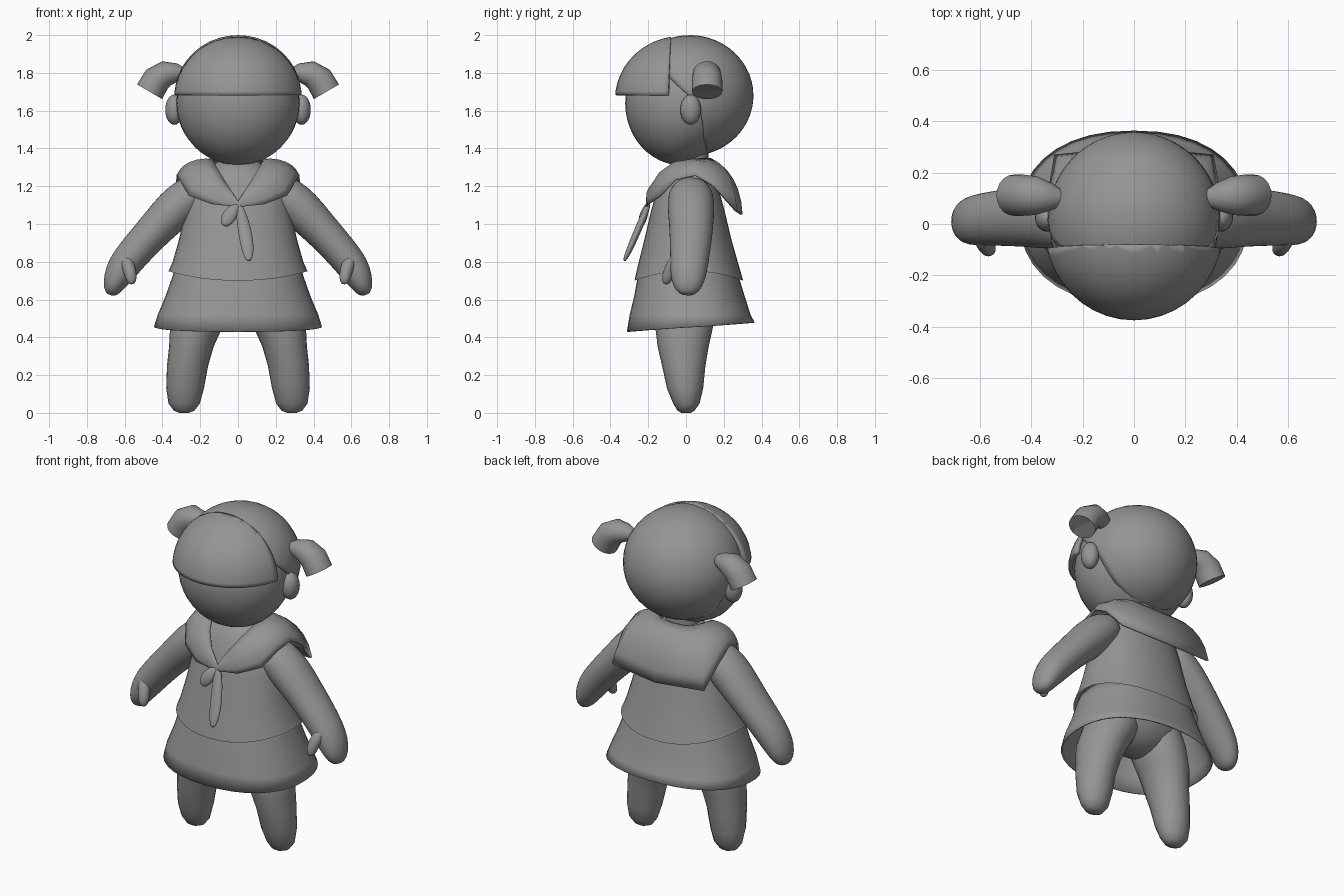
import bpy, bmesh, math
from mathutils import Vector

if "Cube" in bpy.data.objects:
    bpy.data.objects.remove(bpy.data.objects["Cube"])

grey = bpy.data.materials.new("plain_grey")
grey.use_nodes = True
grey.diffuse_color = (0.3, 0.3, 0.3, 1)
shader = next(n for n in grey.node_tree.nodes if n.type == "BSDF_PRINCIPLED")
shader.inputs["Base Color"].default_value = grey.diffuse_color
X, Y, Z = Vector((1, 0, 0)), Vector((0, 1, 0)), Vector((0, 0, 1))


def finish(name, bm, mirror=False, subdiv=0, thick=0, angle=50):
    """Turn a bmesh into a smooth object with the usual modifiers."""
    bmesh.ops.recalc_face_normals(bm, faces=bm.faces)
    mesh = bpy.data.meshes.new(name)
    bm.to_mesh(mesh)
    bm.free()
    mesh.materials.append(grey)
    obj = bpy.data.objects.new(name, mesh)
    bpy.context.collection.objects.link(obj)
    bpy.ops.object.select_all(action="DESELECT")
    obj.select_set(True)
    bpy.context.view_layer.objects.active = obj
    bpy.ops.object.shade_smooth_by_angle(angle=math.radians(angle))
    if mirror:
        mod = obj.modifiers.new("mirror", "MIRROR")
        mod.use_clip = True
        mod.merge_threshold = 0.0005
    if subdiv:
        obj.modifiers.new("subdivision", "SUBSURF").levels = subdiv
        obj.modifiers["subdivision"].render_levels = subdiv
    if thick:
        mod = obj.modifiers.new("thickness", "SOLIDIFY")
        mod.thickness, mod.offset = thick, -1
    return obj


def skin(bm, rows, closed=True):
    """Bridge neighbouring rows of vertices with quads."""
    for a, b in zip(rows, rows[1:]):
        n = len(a)
        for i in range(n if closed else n - 1):
            j = (i + 1) % n
            bm.faces.new((a[i], a[j], b[j], b[i]))


def tube(name, path, ref, axis=None, segs=20, hem=None, power=1, caps=(True, True), **kw):
    """Loft ellipses along a path of (x, y, z, radius along ref, other radius)."""
    bm = bmesh.new()
    pts = [Vector(p[:3]) for p in path]
    rows = []
    for k, p in enumerate(path):
        t = axis or (pts[min(k + 1, len(pts) - 1)] - pts[max(k - 1, 0)]).normalized()
        u = (ref - t * ref.dot(t)).normalized()
        v = t.cross(u)
        row = []
        for i in range(segs):
            a = 2 * math.pi * i / segs
            c, s = math.cos(a), math.sin(a)
            dz = hem(c, s) if hem and k == 0 else 0
            cc = math.copysign(abs(c) ** power, c)
            ss = math.copysign(abs(s) ** power, s)
            row.append(bm.verts.new(pts[k] + u * p[3] * cc + v * p[4] * ss + Z * dz))
        rows.append(row)
    skin(bm, rows)
    for cap, row in zip(caps, (rows[0], rows[-1])):
        if cap:
            bm.faces.new(row)
    return finish(name, bm, **kw)


def ball(bm, centre, radii, u=40, v=24):
    """Add an ellipsoid and return its vertices."""
    verts = bmesh.ops.create_uvsphere(bm, u_segments=u, v_segments=v, radius=1)["verts"]
    for w in verts:
        w.co = Vector(centre) + Vector(a * b for a, b in zip(w.co, radii))
    return verts


# Head, drawn in towards the nape
bm = bmesh.new()
for w in ball(bm, (0, -0.02, 1.64), (0.326, 0.302, 0.33)):
    if w.co.y > -0.05 and w.co.z < 1.64:
        w.co.z += (1.64 - w.co.z) * 0.6 * (w.co.y + 0.05)
finish("head", bm)

# Hair shell, from the back of the head to a curved rim
bm = bmesh.new()
rows = []
for k in range(1, 17):
    row = []
    for i in range(40):
        a = 2 * math.pi * i / 40
        reach = math.radians(97 + 20 * math.tanh((math.sin(a) - 0.1) * 3))
        t = reach * k / 16
        row.append(bm.verts.new((0.336 * math.sin(t) * math.cos(a), 0.02 + 0.337 * math.cos(t),
                                 1.68 + 0.32 * math.sin(t) * math.sin(a))))
    rows.append(row)
skin(bm, rows)
pole = bm.verts.new((0, 0.357, 1.68))
for i in range(40):
    bm.faces.new((pole, rows[0][i], rows[0][(i + 1) % 40]))
finish("back_hair", bm, thick=0.012)

# Fringe, cut from a larger ellipsoid
bm = bmesh.new()
ball(bm, (0, -0.02, 1.66), (0.348, 0.356, 0.336))
for point, normal in (((0, 0, 1.682), (0, 0, -1)), ((0, -0.085, 1.9), (0, 1, -0.05))):
    bmesh.ops.bisect_plane(bm, geom=bm.verts[:] + bm.edges[:] + bm.faces[:],
                           plane_co=point, plane_no=normal, clear_outer=True)
finish("fringe", bm, thick=0.025)

# Bunches with hollow ends, and ears
tube("bunches", [(0.28, 0.1, 1.795, 0.03, 0.03), (0.325, 0.105, 1.8, 0.055, 0.05),
                 (0.38, 0.11, 1.797, 0.075, 0.068), (0.43, 0.112, 1.765, 0.08, 0.076),
                 (0.468, 0.112, 1.7, 0.08, 0.077), (0.462, 0.112, 1.71, 0.068, 0.064),
                 (0.44, 0.112, 1.75, 0.05, 0.045)], Y,
     axis=None, mirror=True, angle=60)
bm = bmesh.new()
ball(bm, (0.337, 0.025, 1.605), (0.048, 0.055, 0.08), 20, 12)
finish("ears", bm, mirror=True)

# Neck and shirt
tube("neck", [(0, 0.03, 1.25, 0.1, 0.09), (0, 0.03, 1.42, 0.1, 0.09)], X, Z)
tube("shirt", [(0, 0.015, 0.7, 0.368, 0.288), (0, 0.012, 0.8, 0.346, 0.262),
               (0, 0.01, 0.92, 0.312, 0.23), (0, 0.01, 1.06, 0.283, 0.197),
               (0, 0.01, 1.18, 0.255, 0.165), (0, 0.02, 1.27, 0.18, 0.13),
               (0, 0.03, 1.335, 0.1, 0.085)], X, Z, segs=36, power=0.93,
     hem=lambda c, s: 0.05 * c * c, caps=(False, True))

# Skirt, open below, over the hips
tube("skirt", [(0, 0.025, 0.455, 0.445, 0.338), (0, 0.022, 0.52, 0.425, 0.32),
               (0, 0.018, 0.62, 0.383, 0.292), (0, 0.012, 0.72, 0.348, 0.268),
               (0, 0.012, 0.78, 0.33, 0.25)], X, Z, segs=36, power=0.88,
     hem=lambda c, s: 0.025 * s, caps=(False, False), thick=0.008)
bm = bmesh.new()
ball(bm, (0, 0.0, 0.68), (0.3, 0.19, 0.2), 32, 16)
finish("hips", bm)

# Legs with rounded feet
tube("legs", [(0.285, 0, 0.0, 0.025, 0.025), (0.285, 0, 0.012, 0.055, 0.045),
              (0.285, 0.002, 0.05, 0.083, 0.07), (0.28, -0.005, 0.13, 0.1, 0.096),
              (0.267, -0.012, 0.25, 0.109, 0.115), (0.247, -0.015, 0.35, 0.118, 0.135),
              (0.222, -0.01, 0.45, 0.138, 0.152), (0.17, 0, 0.56, 0.155, 0.165),
              (0.15, 0, 0.66, 0.14, 0.15)], X, Z, mirror=True)

# Arms, thumbs and fingertips
tube("arms", [(0.19, 0.025, 1.185, 0.1, 0.085), (0.25, 0.025, 1.155, 0.122, 0.108),
              (0.335, 0.027, 1.08, 0.126, 0.112), (0.42, 0.028, 0.99, 0.118, 0.1),
              (0.5, 0.025, 0.905, 0.112, 0.093), (0.565, 0.02, 0.83, 0.105, 0.09),
              (0.615, 0.015, 0.765, 0.1, 0.085), (0.65, 0.01, 0.7, 0.09, 0.068),
              (0.668, 0.005, 0.645, 0.065, 0.046), (0.672, 0.003, 0.622, 0.025, 0.02)], Y,
     mirror=True, subdiv=1)
tube("thumbs", [(0.6, -0.035, 0.83, 0.03, 0.03), (0.583, -0.07, 0.785, 0.037, 0.037),
                (0.567, -0.095, 0.73, 0.033, 0.033), (0.563, -0.105, 0.695, 0.026, 0.024),
                (0.562, -0.107, 0.68, 0.01, 0.01)], X, segs=14, mirror=True, subdiv=1)

# Wide collar: neckline and outer edge, bulged between
neckline = [(0, -0.2, 1.12), (0.05, -0.18, 1.2), (0.1, -0.13, 1.28), (0.13, -0.06, 1.33),
            (0.13, 0.03, 1.345), (0.12, 0.09, 1.35), (0.08, 0.12, 1.35), (0, 0.13, 1.35)]
edge = [(0, -0.215, 1.09), (0.14, -0.205, 1.105), (0.26, -0.14, 1.15), (0.31, -0.06, 1.235),
        (0.325, 0.05, 1.26), (0.33, 0.15, 1.2), (0.31, 0.27, 1.07), (0, 0.3, 1.05)]
bm = bmesh.new()
rows = []
for k in range(7):
    f = k / 6
    row = []
    for a, b in zip(neckline, edge):
        p = Vector(a).lerp(Vector(b), f)
        width = (Vector(a) - Vector(b)).length
        out = Vector((p.x, p.y - 0.02, 0)).normalized() + Z
        p += out * 0.5 * width * f * (1 - f) * (1 if p.x else 0.85)
        if p.x < 0.001:
            p.x = 0
        row.append(bm.verts.new(p))
    rows.append(row)
skin(bm, rows, closed=False)
finish("collar", bm, mirror=True, thick=0.012)

# Neckerchief: one long tail and one short loop
tube("scarf_tail", [(0.0, -0.195, 1.115, 0.012, 0.012), (0.015, -0.215, 1.06, 0.028, 0.018),
                    (0.033, -0.25, 0.98, 0.036, 0.02), (0.048, -0.288, 0.89, 0.037, 0.018),
                    (0.056, -0.315, 0.83, 0.027, 0.014), (0.058, -0.328, 0.802, 0.01, 0.007)],
     X, segs=14, subdiv=1)
tube("scarf_loop", [(0.005, -0.195, 1.11, 0.014, 0.012), (-0.025, -0.215, 1.075, 0.034, 0.02),
                    (-0.052, -0.228, 1.035, 0.042, 0.024), (-0.07, -0.235, 1.0, 0.028, 0.016),
                    (-0.075, -0.237, 0.99, 0.01, 0.008)], X, segs=14, subdiv=1)
